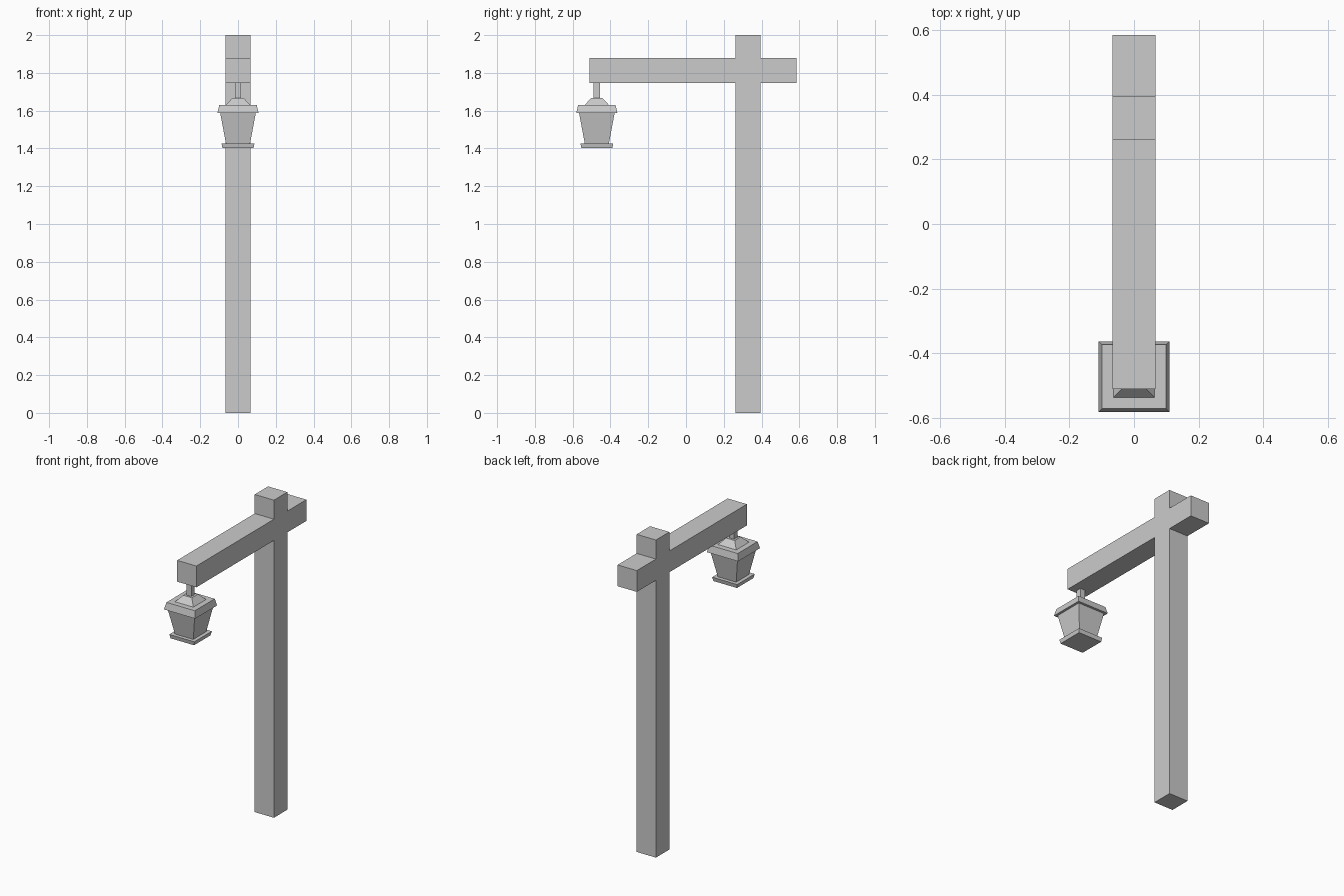
import bpy
import bmesh

cube = bpy.data.objects.get("Cube")
if cube:
    bpy.data.objects.remove(cube, do_unlink=True)

# Single grey material
GREY = (0.6, 0.6, 0.6, 1.0)
grey = bpy.data.materials.new("plain grey")
grey.use_nodes = True
grey.diffuse_color = GREY
grey.node_tree.nodes["Principled BSDF"].inputs["Base Color"].default_value = GREY


def finish(name, bm):
    bmesh.ops.recalc_face_normals(bm, faces=bm.faces[:])
    mesh = bpy.data.meshes.new(name)
    bm.to_mesh(mesh)
    bm.free()
    mesh.materials.append(grey)
    obj = bpy.data.objects.new(name, mesh)
    bpy.context.collection.objects.link(obj)
    return obj


def extrude_profile(name, outline, half_width):
    """Extrude a closed (y, z) outline across x."""
    bm = bmesh.new()
    face = bm.faces.new([bm.verts.new((-half_width, y, z)) for y, z in outline])
    result = bmesh.ops.extrude_face_region(bm, geom=[face], use_keep_orig=True)
    moved = [g for g in result["geom"] if isinstance(g, bmesh.types.BMVert)]
    bmesh.ops.translate(bm, verts=moved, vec=(2 * half_width, 0, 0))
    return finish(name, bm)


def square_frustum(name, y, z_low, z_high, half_low, half_high):
    """Four-sided block whose bottom and top sizes can differ."""
    bm = bmesh.new()
    corners = bmesh.ops.create_cube(bm, size=2)["verts"]
    for v in corners:
        top = v.co.z > 0
        half = half_high if top else half_low
        v.co = (v.co.x * half, y + v.co.y * half, z_high if top else z_low)
    return finish(name, bm)


# Post and crossing arm as one beam frame
post_back, post_front = 0.395, 0.262
arm_back, arm_front = 0.585, -0.51
arm_low, arm_high, post_top = 1.746, 1.88, 2.0
extrude_profile("post_and_arm", [
    (post_front, 0), (post_back, 0),
    (post_back, arm_low), (arm_back, arm_low),
    (arm_back, arm_high), (post_back, arm_high),
    (post_back, post_top), (post_front, post_top),
    (post_front, arm_high), (arm_front, arm_high),
    (arm_front, arm_low), (post_front, arm_low),
], 0.067)

# Hanging lantern: name, bottom z, top z, bottom half width, top half width
lantern_y = -0.472
for name, *sizes in [
    ("lantern_base", 1.402, 1.427, 0.082, 0.087),
    ("lantern_body", 1.427, 1.587, 0.064, 0.094),
    ("lantern_roof", 1.587, 1.63, 0.109, 0.099),
    ("lantern_cap", 1.63, 1.667, 0.064, 0.03),
    ("hanging_rod", 1.667, arm_low, 0.017, 0.017),
]:
    square_frustum(name, lantern_y, *sizes)
